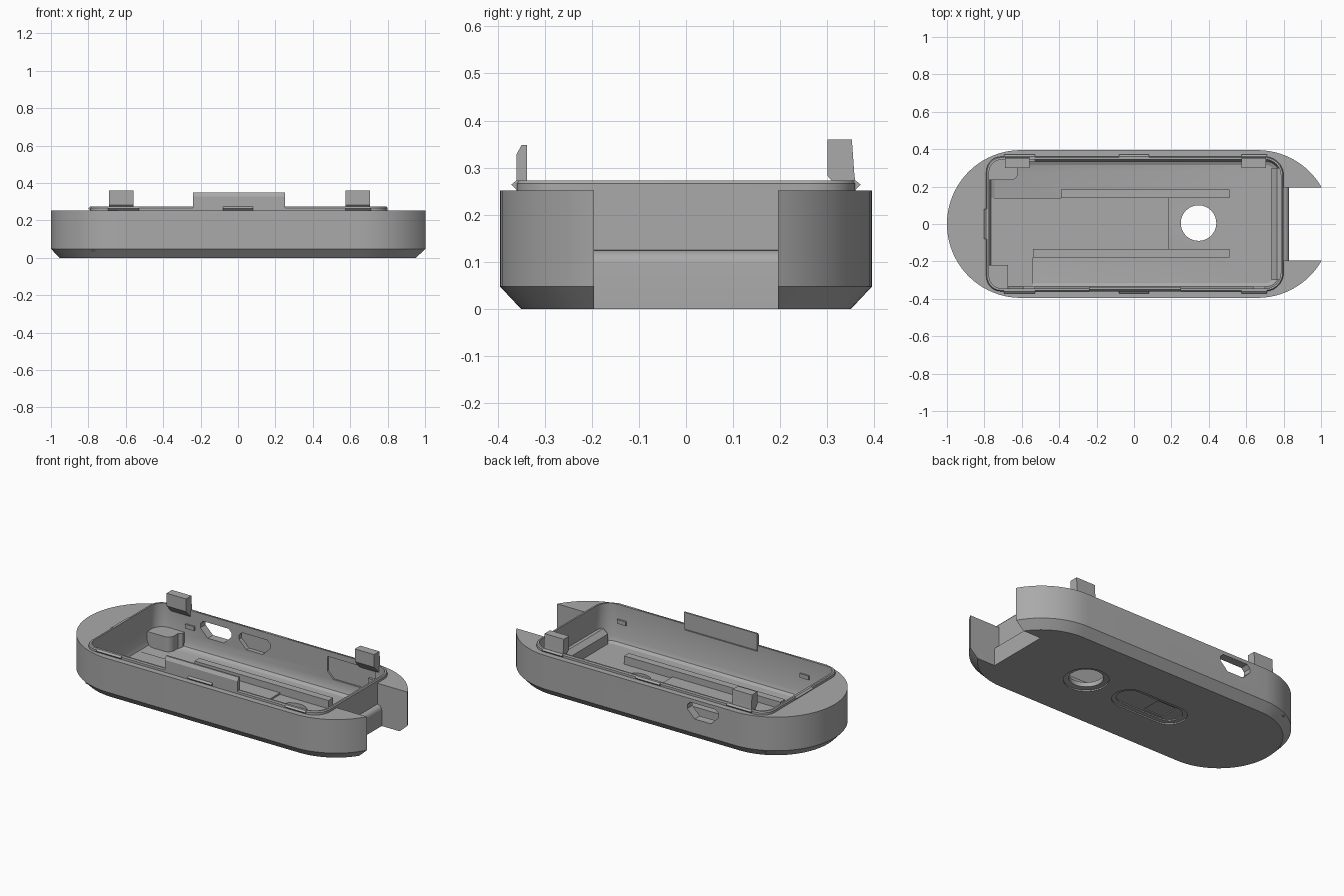
import bpy, bmesh, math
from mathutils import Vector

if "Cube" in bpy.data.objects:
    bpy.data.objects.remove(bpy.data.objects["Cube"])

grey = bpy.data.materials.new("plain grey")
grey.diffuse_color = (0.4, 0.4, 0.4, 1)
grey.use_nodes = True
grey.node_tree.nodes["Principled BSDF"].inputs["Base Color"].default_value = grey.diffuse_color


def loft(name, rings):
    """Closed solid through a stack of matching rings of 3D points."""
    bm = bmesh.new()
    rows = [[bm.verts.new(p) for p in r] for r in rings]
    n = len(rows[0])
    for a, b in zip(rows, rows[1:]):
        for i in range(n):
            j = (i + 1) % n
            bm.faces.new((a[i], a[j], b[j], b[i]))
    bm.faces.new(rows[0][::-1])
    bm.faces.new(rows[-1])
    bmesh.ops.recalc_face_normals(bm, faces=bm.faces)
    me = bpy.data.meshes.new(name)
    bm.to_mesh(me)
    bm.free()
    me.materials.append(grey)
    ob = bpy.data.objects.new(name, me)
    bpy.context.collection.objects.link(ob)
    return ob


def box(name, x0, x1, y0, y1, z0, z1):
    pts = [(x0, y0), (x1, y0), (x1, y1), (x0, y1)]
    return loft(name, [[(x, y, z) for x, y in pts] for z in (z0, z1)])


def along_x(name, yz, x0, x1):
    return loft(name, [[(x, y, z) for y, z in yz] for x in (x0, x1)])


def along_y(name, xz, y0, y1):
    return loft(name, [[(x, y, z) for x, z in xz] for y in (y0, y1)])


def pill(x0, x1, r, z, seg=40, cy=0.0):
    """Stadium outline between two end centres."""
    right = [(x1 + r * math.cos(a), cy + r * math.sin(a), z)
             for a in (-math.pi / 2 + math.pi * i / seg for i in range(seg + 1))]
    left = [(x0 + r * math.cos(a), cy + r * math.sin(a), z)
            for a in (math.pi / 2 + math.pi * i / seg for i in range(seg + 1))]
    return right + left


def rounded(x0, x1, y, rl, rr, z, seg=10):
    """Rounded rectangle with separate radii for the left and right corners."""
    corners = [(x1 - rr, -y + rr, rr, -90), (x1 - rr, y - rr, rr, 0),
               (x0 + rl, y - rl, rl, 90), (x0 + rl, -y + rl, rl, 180)]
    return [(cx + r * math.cos(math.radians(a + 90 * i / seg)),
             cy + r * math.sin(math.radians(a + 90 * i / seg)), z)
            for cx, cy, r, a in corners for i in range(seg + 1)]


def disc(x, y, r, z, seg=48):
    return [(x + r * math.cos(2 * math.pi * i / seg),
             y + r * math.sin(2 * math.pi * i / seg), z) for i in range(seg)]


def boolean(target, tool, op='DIFFERENCE'):
    mod = target.modifiers.new(op.lower(), 'BOOLEAN')
    mod.operation, mod.object, mod.solver = op, tool, 'EXACT'
    bpy.context.view_layer.objects.active = target
    bpy.ops.object.modifier_apply(modifier=mod.name)
    bpy.data.objects.remove(tool, do_unlink=True)


# Outer shell with chamfered bottom
shell = loft("shell", [pill(-0.605, 0.66, 0.35, 0),
                       pill(-0.605, 0.66, 0.395, 0.048),
                       pill(-0.605, 0.66, 0.395, 0.252)])

# End notch: lower wall stands further out, with a rounded shoulder
shoulder = [(0.80 + 0.03 * math.sin(math.radians(a)),
             0.095 + 0.03 * math.cos(math.radians(a))) for a in range(0, 91, 15)]
boolean(shell, along_y("notch_cutter", [(0.80, 0.4)] + shoulder +
                       [(0.83, -0.1), (1.2, -0.1), (1.2, 0.4)], -0.195, 0.195))

# Raised lip
boolean(shell, loft("lip", [rounded(-0.79, 0.80, 0.36, 0.08, 0.1, z)
                            for z in (0.2, 0.266)] +
                    [rounded(-0.785, 0.795, 0.355, 0.075, 0.095, 0.273)]), 'UNION')

# Hollow with a soft bottom edge
boolean(shell, loft("hollow_cutter", [
    rounded(-0.745, 0.755, 0.315, 0.05, 0.05, 0.04),
    rounded(-0.765, 0.775, 0.335, 0.06, 0.07, 0.05),
    rounded(-0.775, 0.785, 0.345, 0.07, 0.085, 0.075),
    rounded(-0.775, 0.785, 0.345, 0.07, 0.085, 0.4)]))

# Round floor hole with countersink
boolean(shell, loft("hole_cutter", [disc(0.345, 0.005, r, z) for r, z in
                                    ((0.125, -0.02), (0.125, 0.008), (0.095, 0.012), (0.095, 0.1))]))

# Stepped pill recess under the floor, half of it deeper
boolean(shell, loft("recess_cutter", [pill(-0.25, 0.03, r, z, 16) for r, z in
                                      ((0.10, -0.02), (0.10, 0.008), (0.075, 0.009), (0.075, 0.016))]))
boolean(shell, box("recess_deep_cutter", -0.25, -0.12, -0.06, 0.06, -0.02, 0.022))


# Ports in the back wall: one goes through, one is blind
def port(x, y0, y1):
    w, z0, z1 = 0.105, 0.135, 0.23
    out = [(x - w, z1 - 0.02), (x - w, z0 + 0.05), (x - w + 0.05, z0), (x + w - 0.05, z0),
           (x + w, z0 + 0.05), (x + w, z1 - 0.02), (x + w - 0.02, z1), (x - w + 0.02, z1)]
    return along_y("port_cutter", out, y0, y1)


boolean(shell, port(-0.39, 0.3, 0.5))
boolean(shell, port(-0.13, 0.3, 0.37))
boolean(shell, along_y("pocket_cutter", [(0.36, 0.24), (0.36, 0.15), (0.40, 0.11),
                                         (0.68, 0.11), (0.68, 0.24)], 0.3, 0.355))
shell.data.materials.clear()
shell.data.materials.append(grey)

# Ledge at the notched end of the hollow
along_y("end_ledge", [(0.735, 0.035), (0.79, 0.035), (0.79, 0.125), (0.765, 0.125),
                      (0.735, 0.10)], -0.30, 0.30)

# Floor rails and shallow floor steps
box("back_rail", -0.39, 0.51, 0.14, 0.185, 0.035, 0.09)
box("front_rail", -0.54, 0.51, -0.18, -0.135, 0.035, 0.09)
box("middle_floor_step", -0.765, 0.185, -0.135, 0.14, 0.035, 0.05)
box("front_floor_step", -0.765, -0.54, -0.335, -0.135, 0.035, 0.05)

# Corner posts
curve = [(-0.66 + 0.04 * math.sin(math.radians(a)),
          0.275 - 0.04 * math.cos(math.radians(a))) for a in range(0, 91, 15)]
post = [(-0.78, 0.235)] + curve + [(-0.62, 0.31), (-0.60, 0.33), (-0.60, 0.35), (-0.78, 0.35)]
loft("back_corner_post", [[(x, y, z) for x, y in post] for z in (0.035, 0.13)])
box("front_corner_post", -0.78, -0.675, -0.35, -0.22, 0.035, 0.09)

# Hooked clips on the back edge
for x0, x1 in ((-0.69, -0.56), (0.575, 0.705)):
    along_x("back_clip", [(0.35, 0.23), (0.36, 0.262), (0.357, 0.29), (0.352, 0.36), (0.30, 0.36),
                          (0.30, 0.283), (0.31, 0.272), (0.345, 0.235)], x0, x1)

# Upright tab on the front edge
along_x("front_tab", [(-0.36, 0.25), (-0.36, 0.328), (-0.349, 0.348), (-0.338, 0.348),
                      (-0.338, 0.25), (-0.347, 0.23)], -0.24, 0.25)

# Snap ridges around the lip
for s in (-1, 1):
    for x0, x1 in ((-0.695, -0.53), (-0.08, 0.08), (0.575, 0.71)):
        along_x("snap_ridge", [(s * 0.355, 0.253), (s * 0.36, 0.253), (s * 0.371, 0.264),
                               (s * 0.36, 0.273), (s * 0.355, 0.273)], x0, x1)
    # Small stops on the inner walls
    for x in (-0.56, 0.67):
        box("wall_stop", x - 0.03, x + 0.03, min(s * 0.335, s * 0.35),
            max(s * 0.335, s * 0.35), 0.16, 0.185)
along_y("end_snap_ridge", [(-0.785, 0.253), (-0.79, 0.253), (-0.801, 0.264),
                           (-0.79, 0.273), (-0.785, 0.273)], -0.08, 0.08)

# Smooth rounded surfaces, keep edges crisp
bpy.ops.object.select_all(action='DESELECT')
shell.select_set(True)
bpy.context.view_layer.objects.active = shell
bpy.ops.object.shade_smooth_by_angle(angle=math.radians(25))
